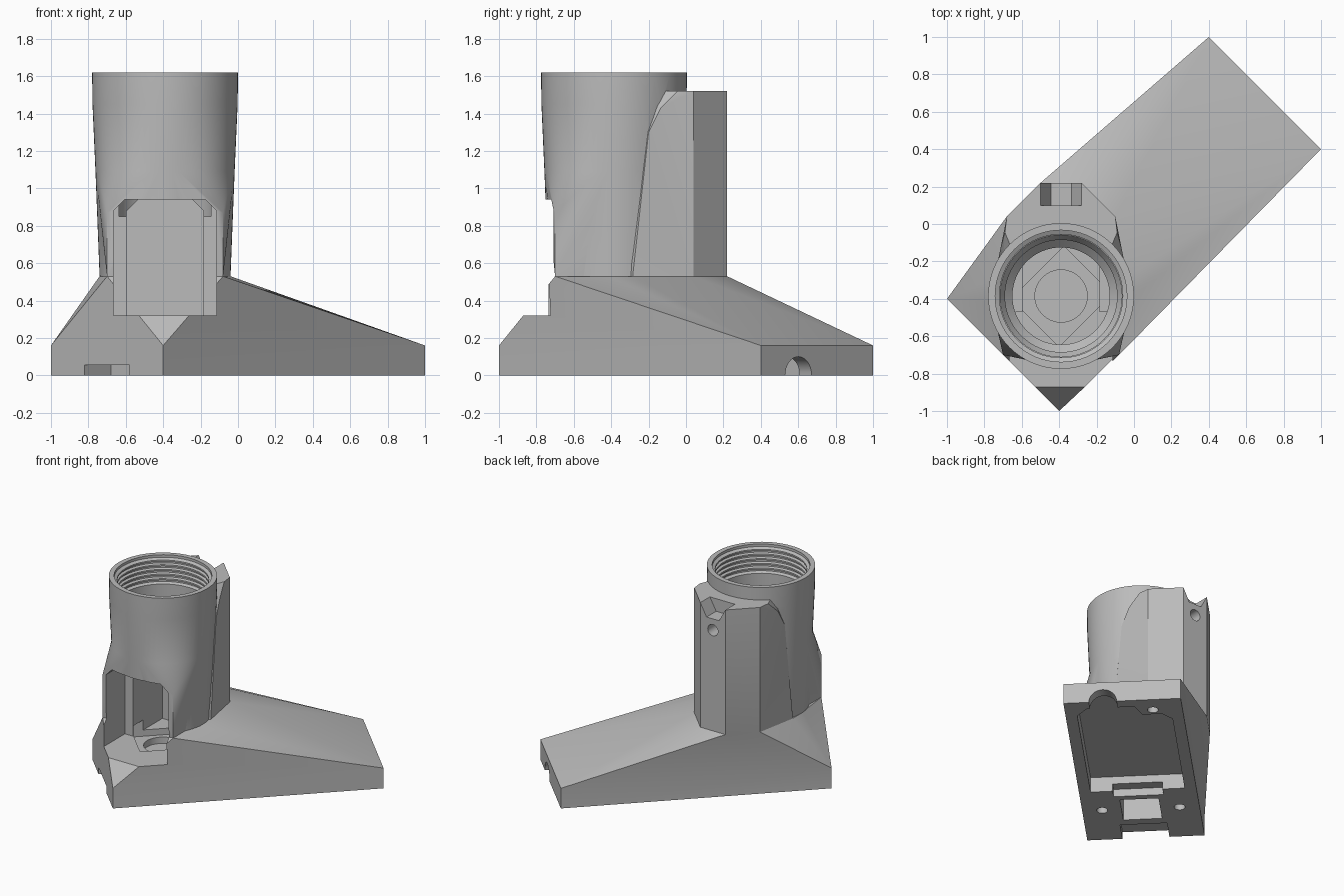
import bpy, bmesh, math
from mathutils import Vector, Matrix

cube = bpy.data.objects.get("Cube")
if cube:
    bpy.data.objects.remove(cube, do_unlink=True)

CX, CY = -0.39, -0.385            # column axis
R = math.sqrt(0.5)
DIAGONAL = Matrix.Rotation(math.radians(45), 4, 'Z')   # base's long axis

grey = bpy.data.materials.new("plain grey")
grey.use_nodes = True
grey.diffuse_color = (0.5, 0.5, 0.5, 1)
grey.node_tree.nodes["Principled BSDF"].inputs["Base Color"].default_value = (0.5, 0.5, 0.5, 1)


def finish(name, bm):
    bmesh.ops.recalc_face_normals(bm, faces=bm.faces[:])
    mesh = bpy.data.meshes.new(name)
    bm.to_mesh(mesh)
    bm.free()
    obj = bpy.data.objects.new(name, mesh)
    mesh.materials.append(grey)
    bpy.context.collection.objects.link(obj)
    return obj


def hull(name, points):
    """Convex solid around a set of points."""
    bm = bmesh.new()
    for p in points:
        bm.verts.new(p)
    res = bmesh.ops.convex_hull(bm, input=bm.verts[:])
    loose = [v for v in bm.verts if not v.link_faces]
    bmesh.ops.delete(bm, geom=loose, context='VERTS')
    bmesh.ops.dissolve_limit(bm, angle_limit=0.01, verts=bm.verts[:], edges=bm.edges[:])
    return finish(name, bm)


def prism(name, outline, low, high, matrix=Matrix()):
    """Outline in a plane, pushed from low to high along its normal."""
    bm = bmesh.new()
    face = bm.faces.new([bm.verts.new((a, b, low)) for a, b in outline])
    res = bmesh.ops.extrude_face_region(bm, geom=[face])
    new = [g for g in res["geom"] if isinstance(g, bmesh.types.BMVert)]
    bmesh.ops.translate(bm, verts=new, vec=(0, 0, high - low))
    bm.transform(matrix)
    return finish(name, bm)


def box(name, x0, x1, y0, y1, z0, z1, matrix=Matrix()):
    return prism(name, [(x0, y0), (x1, y0), (x1, y1), (x0, y1)], z0, z1, matrix)


def circle(r, x=0, y=0, n=64):
    return [(x + r * math.cos(2 * math.pi * i / n), y + r * math.sin(2 * math.pi * i / n))
            for i in range(n)]


def lathe(name, profile):
    """Solid of revolution about the column axis from (radius, height) pairs."""
    bm = bmesh.new()
    rings = [[bm.verts.new((x, y, z)) for x, y in circle(r, CX, CY)] for r, z in profile]
    for a, b in zip(rings, rings[1:]):
        for i in range(len(a)):
            j = (i + 1) % len(a)
            bm.faces.new((a[i], a[j], b[j], b[i]))
    bm.faces.new(rings[0])
    bm.faces.new(rings[-1])
    return finish(name, bm)


def mirrored(pairs, z):
    """Points on both sides of the column's middle plane."""
    return [(CX + s * x, CY + y, z) for x, y in pairs for s in (-1, 1)]


def combine(target, tool, operation):
    mod = target.modifiers.new(operation, 'BOOLEAN')
    mod.operation, mod.object, mod.solver = operation, tool, 'EXACT'
    bpy.context.view_layer.objects.active = target
    bpy.ops.object.modifier_apply(modifier=mod.name)
    bpy.data.objects.remove(tool, do_unlink=True)


# Base slab, sloping skirt and column
L, W, RIM, NECK = 0.99, 0.424, 0.16, 0.53
corners = [(-L, -W), (L, -W), (L, W), (-L, W)]
front = [(0.31, -0.315)]
back = [(0.35, 0.1), (0.29, 0.425), (0.11, 0.605)]
housing = prism("housing", corners, 0, RIM, DIAGONAL)
skirt = hull("skirt", [DIAGONAL @ Vector((u, v, RIM)) for u, v in corners]
             + mirrored(front + [(0.35, 0)] + back, NECK))
tube = lathe("tube", [(0.3, 0.45), (0.35, NECK), (0.372, 1.09), (0.388, 1.45), (0.39, 1.62)])
square_front = hull("square_front", mirrored(front + [(0.31, 0)], NECK)
                    + mirrored(front + [(0.31, 0)], 0.87)
                    + [(x, y, 1.09) for x, y in circle(0.372, CX, CY)])
back_rib = hull("back_rib", mirrored(back + [(0.2, 0)], NECK)
                + mirrored([(0.338, 0.185), (0.2, 0)], 1.3)
                + mirrored([(0.325, 0.25)], 1.43)
                + mirrored([(0.3, 0.34), (0.2, 0.1)] + back[1:], 1.52))
for part in (skirt, tube, square_front, back_rib):
    combine(housing, part, 'UNION')

# Threaded bore
bore = [(0.26, 0.85), (0.26, 1.08), (0.3, 1.12), (0.3, 1.24), (0.325, 1.28), (0.325, 1.4)]
for i in range(5):
    z = 1.41 + i * 0.037
    bore += [(0.348, z), (0.348, z + 0.012), (0.33, z + 0.018), (0.33, z + 0.03)]
bore += [(0.352, 1.6), (0.352, 1.65)]
cutters = [lathe("bore", bore)]

# Front window: a wide mouth and a narrower chamber behind it
UPRIGHT = Matrix.Rotation(math.radians(90), 4, 'X')     # outline x,z pushed along -y
for half, deep in ((0.275, -0.47), (0.205, -0.1)):
    window = [(CX - half, 0.32), (CX + half, 0.32), (CX + half, 0.88), (CX + half - 0.06, 0.94),
              (CX - half + 0.06, 0.94), (CX - half, 0.88)]
    cutters.append(prism("window", window, -deep, 1.1, UPRIGHT))

# Chamber floor recess
cu = (CX + CY) * R
cutters.append(box("floor_recess", cu - 0.2, cu + 0.2, -0.18, 0.18, 0.27, 0.4, DIAGONAL))
cutters.append(prism("floor_hole", circle(0.14, CX, CY, 32), 0.22, 0.4))

# Notch and screw hole in the back rib
notch = [(CX - 0.11, 1.6), (CX - 0.11, 1.52), (CX - 0.055, 1.42),
         (CX + 0.055, 1.42), (CX + 0.11, 1.52), (CX + 0.11, 1.6)]
cutters.append(prism("rib_notch", notch, -0.3, -0.1, UPRIGHT))
cutters.append(prism("rib_screw_hole", circle(0.045, CX, 1.33, 24), -0.3, -0.12, UPRIGHT))

# Underside pocket, leaving a boss in one corner
pocket = [(-0.3, -0.34), (0.8, -0.34), (0.9, -0.26), (0.9, 0.08), (0.78, 0.13),
          (0.78, 0.27), (0.7, 0.34), (-0.3, 0.34)]
cutters.append(prism("pocket", pocket, -0.1, 0.12, DIAGONAL))
cutters.append(box("pocket_slot", -0.38, -0.28, -0.18, 0.18, -0.1, 0.06, DIAGONAL))
cutters.append(box("square_hole", -0.72, -0.43, -0.14, 0.14, -0.1, 0.18, DIAGONAL))
cutters.append(box("end_notch", -1.1, -0.79, -0.17, 0.17, -0.1, 0.055, DIAGONAL))
for u, v in ((0.84, 0.21), (-0.57, 0.28), (-0.57, -0.28)):
    cutters.append(prism("screw_hole", circle(0.04, u, v, 24), -0.1, 0.1, DIAGONAL))

# Cable arch through the low end
ALONG = DIAGONAL @ Matrix.Rotation(math.radians(90), 4, 'Z') @ UPRIGHT
cutters.append(prism("cable_arch", circle(0.1, -0.14, 0, 32), -1.1, -0.8,
                     DIAGONAL @ Matrix(((0, 0, -1, 0), (1, 0, 0, 0), (0, 1, 0, 0), (0, 0, 0, 1)))))

for cutter in cutters:
    combine(housing, cutter, 'DIFFERENCE')

bpy.ops.object.select_all(action='DESELECT')
housing.select_set(True)
bpy.context.view_layer.objects.active = housing
bpy.ops.object.shade_smooth_by_angle(angle=math.radians(25))
